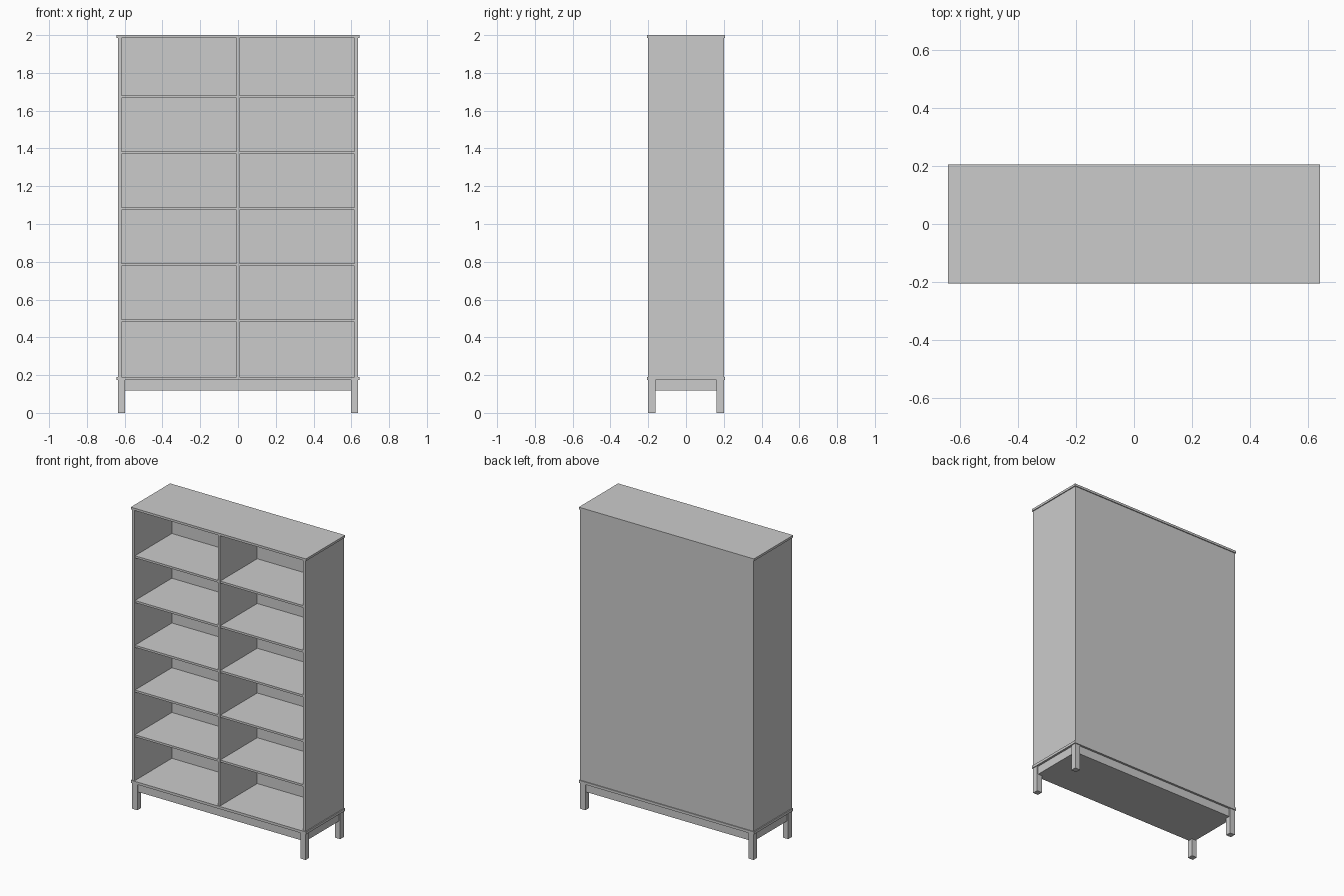
import bpy

cube = bpy.data.objects.get("Cube")
if cube:
    bpy.data.objects.remove(cube, do_unlink=True)

# Single plain finish
grey = bpy.data.materials.new("plain_grey")
grey.use_nodes = True
colour = (0.6, 0.6, 0.6, 1)
grey.diffuse_color = colour
grey.node_tree.nodes["Principled BSDF"].inputs["Base Color"].default_value = colour


def board(name, x, y, z):
    """Box spanning the given (low, high) ranges."""
    spans = (x, y, z)
    bpy.ops.mesh.primitive_cube_add(size=1, location=[(a + b) / 2 for a, b in spans])
    ob = bpy.context.object
    ob.name = name
    ob.scale = [b - a for a, b in spans]
    bpy.ops.object.transform_apply(location=False, rotation=False, scale=True)
    ob.data.materials.append(grey)
    return ob


HALF_W, HALF_D = 0.636, 0.2        # carcass
LIP = 0.006                        # overhang of top and base boards
PANEL = 0.018                      # side panel thickness
BASE_LOW, BASE_TOP, TOP_LOW = 0.173, 0.19, 1.985
BACK = HALF_D - 0.01               # inner face of back panel

# Overhanging top and base boards
wide = (-HALF_W - LIP, HALF_W + LIP)
deep = (-HALF_D - LIP, HALF_D + LIP)
board("top_board", wide, deep, (TOP_LOW, 2))
board("base_board", wide, deep, (BASE_LOW, BASE_TOP))

# Carcass: back, sides and centre divider
height = (BASE_TOP, TOP_LOW)
board("back_panel", (-HALF_W, HALF_W), (BACK, HALF_D), height)
board("right_side", (-HALF_W, PANEL - HALF_W), (-HALF_D, BACK), height)
board("left_side", (HALF_W - PANEL, HALF_W), (-HALF_D, BACK), height)
board("centre_divider", (-0.008, 0.008), (-HALF_D, BACK), height)

# Five evenly spaced shelves on each side of the divider
for i in range(5):
    z = 0.487 + i * 0.2966
    for side, x in (("right", (PANEL - HALF_W, -0.008)), ("left", (0.008, HALF_W - PANEL))):
        board(f"{side}_shelf_{i + 1}", x, (-HALF_D + 0.003, BACK), (z - 0.007, z + 0.007))

# Plinth between four square legs
board("plinth", (-HALF_W + 0.008, HALF_W - 0.008), (-HALF_D + 0.008, HALF_D - 0.008), (0.118, BASE_LOW))
LEG = 0.038
for side, x in (("right", (-HALF_W, LEG - HALF_W)), ("left", (HALF_W - LEG, HALF_W))):
    for end, y in (("front", (-HALF_D, LEG - HALF_D)), ("back", (HALF_D - LEG, HALF_D))):
        board(f"{end}_{side}_leg", x, y, (0, BASE_LOW))
